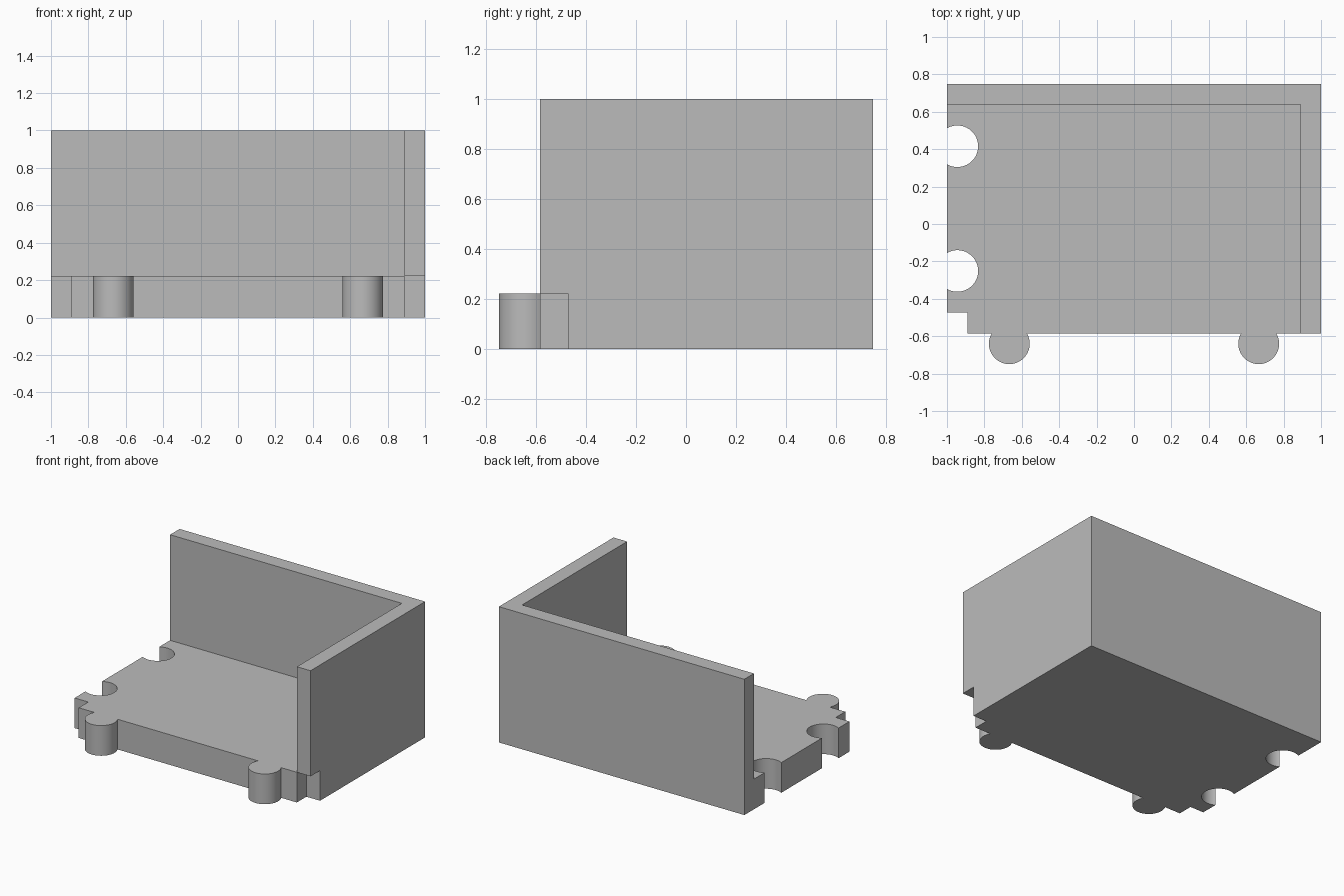
import bpy, bmesh
from math import asin, acos, cos, sin, pi

cube = bpy.data.objects.get("Cube")
if cube:
    bpy.data.objects.remove(cube)

U = 1 / 9                    # wall thickness, the module of the whole piece
BACK, FRONT = 0.749, 0.749 - 12 * U
TAB_R, SOCKET_R = 0.109, U
FLOOR_TOP = 2 * U

grey = bpy.data.materials.new("plain_grey")
grey.use_nodes = True
grey.diffuse_color = (0.5, 0.5, 0.5, 1)
grey.node_tree.nodes["Principled BSDF"].inputs["Base Color"].default_value = (0.5, 0.5, 0.5, 1)


def arc(cx, cy, r, start, end, steps=48):
    angles = [start + (end - start) * i / steps for i in range(steps + 1)]
    return [(cx + r * cos(a), cy + r * sin(a)) for a in angles]


def extrude_outline(name, outline, bottom, top):
    bm = bmesh.new()
    base = bm.faces.new([bm.verts.new((x, y, bottom)) for x, y in outline])
    ext = bmesh.ops.extrude_face_region(bm, geom=[base], use_keep_orig=True)
    verts = [g for g in ext["geom"] if isinstance(g, bmesh.types.BMVert)]
    bmesh.ops.translate(bm, verts=verts, vec=(0, 0, top - bottom))
    bmesh.ops.recalc_face_normals(bm, faces=bm.faces)
    mesh = bpy.data.meshes.new(name)
    bm.to_mesh(mesh)
    bm.free()
    mesh.materials.append(grey)
    obj = bpy.data.objects.new(name, mesh)
    bpy.context.collection.objects.link(obj)
    bpy.ops.object.select_all(action="DESELECT")
    obj.select_set(True)
    bpy.context.view_layer.objects.active = obj
    bpy.ops.object.shade_smooth_by_angle(angle=pi / 6)
    return obj


# Floor: notched front corners, two round tabs in front, two round sockets at the side
tab_a = asin(U / 2 / TAB_R)
sock_a = pi - acos(U / 2 / SOCKET_R)
outline = [(-1, FRONT + U), (-1 + U, FRONT + U), (-1 + U, FRONT)]
for x in (-6 * U, 6 * U):
    outline += arc(x, FRONT - U / 2, TAB_R, pi - tab_a, 2 * pi + tab_a)
outline += [(1 - U, FRONT), (1 - U, FRONT + U), (1, FRONT + U), (1, BACK), (-1, BACK)]
for y in (BACK - 3 * U, BACK - 9 * U):
    outline += arc(-1 + U / 2, y, SOCKET_R, sock_a, -sock_a)
extrude_outline("floor", outline, 0, FLOOR_TOP)

# Back and side wall in one L, overhanging the notched floor corner
extrude_outline("corner_walls", [
    (1 - U, FRONT), (1, FRONT), (1, BACK),
    (-1, BACK), (-1, BACK - U), (1 - U, BACK - U)], FLOOR_TOP, 1)
